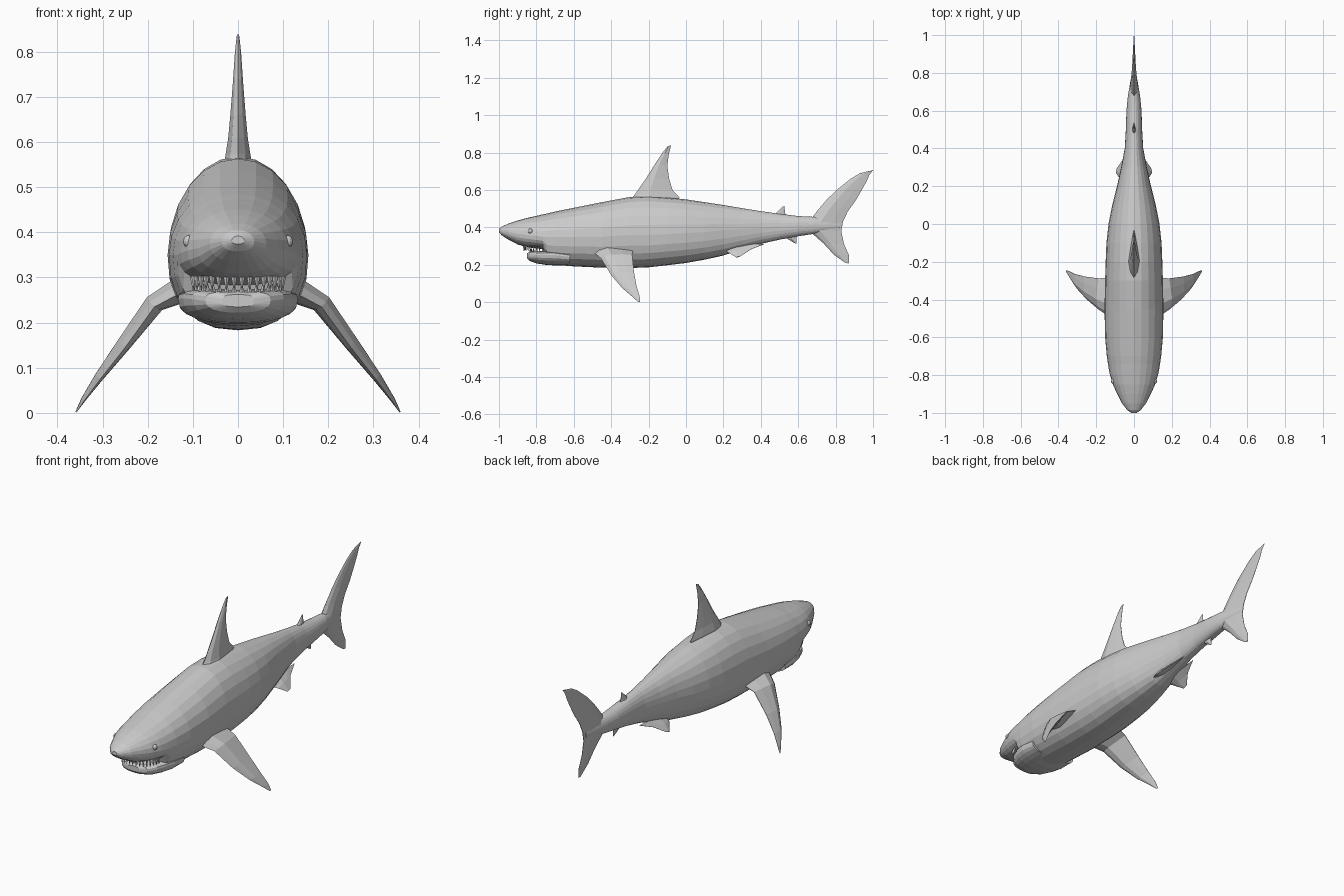
import bpy, bmesh, math
from mathutils import Vector

skin = bpy.data.materials.new("shark grey")
skin.diffuse_color = (0.6, 0.6, 0.6, 1)


def finish(name, bm, mirror=False):
    bmesh.ops.recalc_face_normals(bm, faces=bm.faces)
    me = bpy.data.meshes.new(name)
    bm.to_mesh(me)
    bm.free()
    me.materials.append(skin)
    ob = bpy.data.objects.new(name, me)
    bpy.context.collection.objects.link(ob)
    if mirror:
        ob.modifiers.new("Mirror", 'MIRROR').use_axis[0] = True
    return ob


def loft(name, rings, mirror=False):
    """Skin closed rings of points and cap both ends."""
    bm = bmesh.new()
    vs = [[bm.verts.new(p) for p in r] for r in rings]
    n = len(vs[0])
    for a, b in zip(vs, vs[1:]):
        for i in range(n):
            j = (i + 1) % n
            bm.faces.new((a[i], a[j], b[j], b[i]))
    bm.faces.new(vs[0])
    bm.faces.new(vs[-1])
    return finish(name, bm, mirror)


def ring(y, zt, zb, w, zc, n_up=2.0, n_low=2.4, sides=24):
    """Egg-shaped body section: top, bottom, half width, widest height."""
    pts = []
    for i in range(sides):
        a = 2 * math.pi * i / sides
        c, s = math.cos(a), math.sin(a)
        e = 2 / (n_up if s > 0 else n_low)
        h = zt - zc if s > 0 else zc - zb
        pts.append((w * math.copysign(abs(c) ** e, c), y,
                    zc + h * math.copysign(abs(s) ** e, s)))
    return pts


def fin(name, sections, normal, mirror=False):
    """Loft of airfoil sections: (leading point, trailing point, half thickness)."""
    foil = [(0, 0), (.12, .6), (.35, 1), (.7, .55), (1, .06),
            (1, -.06), (.7, -.55), (.35, -1), (.12, -.6)]
    nrm = Vector(normal).normalized()
    rings = []
    for le, te, t in sections:
        le, te = Vector(le), Vector(te)
        rings.append([le.lerp(te, u) + nrm * t * v for u, v in foil])
    return loft(name, rings, mirror)


def flat_fin(name, rows):
    """Upright fin on the centre line: rows of (lead y, lead z, trail y, trail z, t)."""
    fin(name, [((0, a, b), (0, c, d), t) for a, b, c, d, t in rows], (1, 0, 0))


# Body with snout; the belly line steps up at the back of the mouth
loft("body", [ring(*s) for s in [
    (-1.0, .392, .374, .014, .382), (-.985, .405, .358, .036, .38),
    (-.95, .420, .335, .063, .375), (-.9, .437, .309, .089, .365),
    (-.85, .451, .295, .112, .36), (-.8, .462, .288, .127, .355),
    (-.765, .470, .283, .134, .35), (-.745, .474, .215, .137, .35),
    (-.7, .485, .200, .144, .35), (-.6, .505, .192, .153, .35),
    (-.45, .535, .185, .156, .35), (-.3, .563, .183, .153, .36),
    (-.2, .568, .187, .150, .36), (-.1, .560, .198, .146, .365),
    (0, .550, .210, .135, .37), (.1, .535, .228, .115, .375),
    (.2, .520, .250, .090, .385), (.3, .503, .283, .068, .39),
    (.4, .487, .312, .049, .40), (.5, .473, .335, .043, .405),
    (.6, .461, .353, .040, .41), (.68, .457, .365, .032, .41),
    (.75, .450, .380, .020, .41), (.82, .430, .395, .006, .41)]])

# Lower jaw
loft("lower_jaw", [ring(y, zt, zb, w, zt - .02, 4, 2.3) for y, zt, zb, w in [
    (-.85, .262, .235, .035), (-.838, .268, .222, .072), (-.80, .272, .208, .102),
    (-.75, .274, .200, .122), (-.7, .272, .197, .133), (-.62, .262, .2, .13)]])


# Teeth: rows of slim cones along an arc
def teeth(name, count, rx, ry, yc, z, length):
    bm = bmesh.new()
    for i in range(count):
        a = math.radians(-85 + 170 * i / (count - 1))
        x, y = rx * math.sin(a), yc - ry * math.cos(a)
        base = [bm.verts.new((x + .007 * math.cos(k * math.pi / 2),
                              y + .005 * math.sin(k * math.pi / 2), z)) for k in range(4)]
        tip = bm.verts.new((x, y, z + length))
        bm.faces.new(base)
        for k in range(4):
            bm.faces.new((base[k], base[(k + 1) % 4], tip))
    finish(name, bm)


teeth("upper_teeth", 18, .100, .092, -.775, .303, -.034)
teeth("lower_teeth", 16, .086, .072, -.762, .264, .024)

# Eyes
bm = bmesh.new()
bmesh.ops.create_uvsphere(bm, u_segments=12, v_segments=8, radius=.014)
bmesh.ops.translate(bm, verts=bm.verts, vec=(.108, -.832, .38))
finish("eyes", bm, True)

# Dorsal fins and anal fin
flat_fin("dorsal_fin", [
    (-.31, .53, -.06, .53, .036), (-.275, .575, -.035, .56, .028),
    (-.25, .61, -.072, .60, .022), (-.215, .66, -.09, .66, .017),
    (-.165, .74, -.10, .73, .011), (-.125, .80, -.092, .79, .007),
    (-.10, .832, -.08, .84, .003)])
flat_fin("second_dorsal_fin", [
    (.46, .46, .55, .455, .012), (.485, .48, .53, .475, .008), (.515, .51, .526, .514, .002)])
flat_fin("anal_fin", [
    (.51, .36, .60, .37, .012), (.545, .338, .59, .345, .008), (.58, .316, .592, .314, .002)])

# Tail fin
flat_fin("tail_fin", [
    (.985, .703, 1.0, .707, .002), (.93, .69, .98, .68, .004), (.88, .66, .965, .645, .006),
    (.805, .60, .937, .595, .009), (.754, .55, .908, .545, .012), (.70, .487, .866, .487, .017),
    (.66, .433, .84, .433, .022), (.66, .38, .83, .38, .02), (.735, .315, .845, .31, .012),
    (.79, .255, .872, .25, .007), (.85, .212, .87, .207, .002)])

# Pectoral fins
fin("pectoral_fins", [
    ((.11, -.505, .275), (.11, -.28, .285), .034), ((.185, -.455, .235), (.185, -.288, .255), .022),
    ((.25, -.40, .145), (.262, -.278, .16), .016), ((.305, -.34, .075), (.315, -.264, .085), .010),
    ((.34, -.285, .028), (.347, -.248, .032), .005), ((.358, -.255, .001), (.36, -.245, .003), .001)],
    (.76, 0, .65), True)

# Pelvic fins
fin("pelvic_fins", [
    ((.03, .19, .285), (.028, .42, .312), .014), ((.068, .23, .264), (.056, .345, .282), .009),
    ((.094, .268, .24), (.093, .292, .246), .002)], (.55, 0, .83), True)
